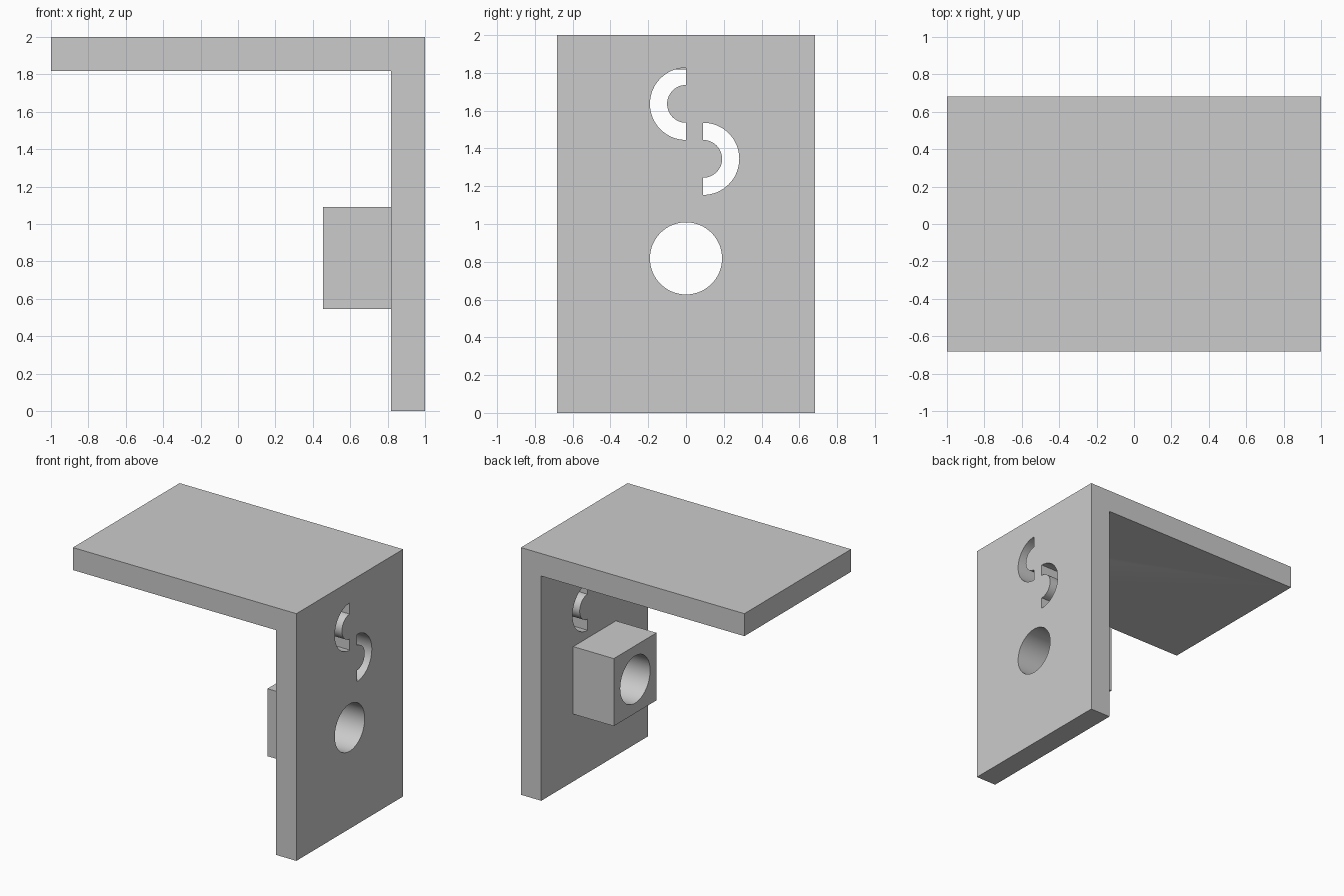
import bpy, bmesh
from math import pi, sin, cos, radians
from mathutils import Vector

if "Cube" in bpy.data.objects:
    bpy.data.objects.remove(bpy.data.objects["Cube"], do_unlink=True)

HALF_WIDTH = 0.682
THICK = 0.182
INNER = 1 - THICK          # inner face of the upright plate
BORE_Z = 0.818
R_OUT, R_IN = 0.191, 0.1

grey = bpy.data.materials.new("plain_grey")
grey.use_nodes = True
colour = (0.6, 0.6, 0.6, 1)
grey.diffuse_color = colour
grey.node_tree.nodes["Principled BSDF"].inputs["Base Color"].default_value = colour


def prism(name, points, direction):
    """Extrude a closed outline along a direction."""
    bm = bmesh.new()
    face = bm.faces.new([bm.verts.new(p) for p in points])
    new = bmesh.ops.extrude_face_region(bm, geom=[face])["geom"]
    verts = [v for v in new if isinstance(v, bmesh.types.BMVert)]
    bmesh.ops.translate(bm, verts=verts, vec=Vector(direction))
    bmesh.ops.recalc_face_normals(bm, faces=bm.faces)
    mesh = bpy.data.meshes.new(name)
    bm.to_mesh(mesh)
    bm.free()
    mesh.materials.append(grey)
    obj = bpy.data.objects.new(name, mesh)
    bpy.context.collection.objects.link(obj)
    return obj


def arc(y, z, radius, start, end, steps, x):
    """Points on an arc in the plane of the upright plate."""
    angles = [start + (end - start) * i / steps for i in range(steps + 1)]
    return [(x, y + radius * cos(a), z + radius * sin(a)) for a in angles]


def combine(target, tool, operation):
    """Apply a boolean and remove the helper."""
    tool.hide_render = True
    mod = target.modifiers.new(operation.title(), 'BOOLEAN')
    mod.operation = operation
    mod.solver = 'EXACT'
    mod.object = tool
    bpy.context.view_layer.objects.active = target
    bpy.ops.object.modifier_apply(modifier=mod.name)
    bpy.data.objects.remove(tool, do_unlink=True)


# L-shaped plate: top shelf and upright
outline = [(-1, 2), (1, 2), (1, 0), (INNER, 0), (INNER, 2 - THICK), (-1, 2 - THICK)]
bracket = prism("angle_bracket", [(x, -HALF_WIDTH, z) for x, z in outline],
                (0, 2 * HALF_WIDTH, 0))

# Square boss on the inner face
h = 0.273
square = [(0.455, y, BORE_Z + z) for y, z in ((-h, -h), (h, -h), (h, h), (-h, h))]
combine(bracket, prism("square_boss", square, (0.455, 0, 0)), 'UNION')

# Round bore through boss and plate
bore = arc(0, BORE_Z, R_OUT, 0, 2 * pi, 64, 0.3)[:-1]
combine(bracket, prism("bore_cutter", bore, (1, 0, 0)), 'DIFFERENCE')

# Two opposed half-ring slots through the upright
for y, z, start in ((0, 1.636, pi / 2), (0.091, 1.345, -pi / 2)):
    ring = (arc(y, z, R_OUT, start, start + pi, 32, 0.7)
            + arc(y, z, R_IN, start + pi, start, 32, 0.7))
    combine(bracket, prism("slot_cutter", ring, (0.5, 0, 0)), 'DIFFERENCE')

# Smooth the curved walls, keep the edges sharp
bpy.ops.object.select_all(action='DESELECT')
bracket.select_set(True)
bpy.context.view_layer.objects.active = bracket
bpy.ops.object.shade_smooth_by_angle(angle=radians(30))
